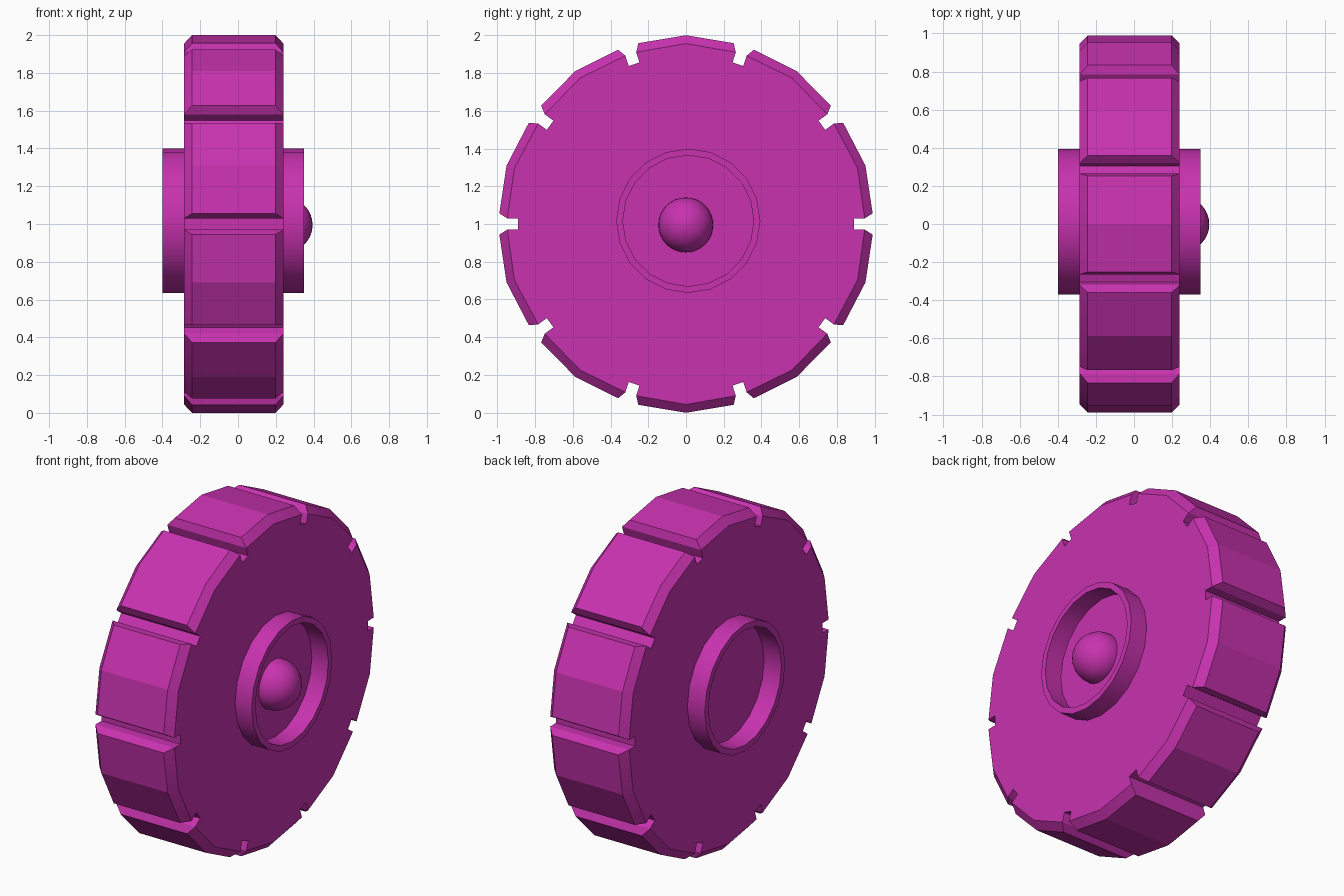
import bpy, bmesh, math
from mathutils import Matrix, Vector

if "Cube" in bpy.data.objects:
    bpy.data.objects.remove(bpy.data.objects["Cube"])

mat = bpy.data.materials.new("magenta")
mat.diffuse_color = (0.58, 0.032, 0.43, 1)
mat.use_nodes = True
mat.node_tree.nodes["Principled BSDF"].inputs["Base Color"].default_value = mat.diffuse_color


def finish(bm, name, angle=30):
    bmesh.ops.recalc_face_normals(bm, faces=bm.faces)
    me = bpy.data.meshes.new(name)
    bm.to_mesh(me)
    bm.free()
    me.materials.append(mat)
    ob = bpy.data.objects.new(name, me)
    bpy.context.collection.objects.link(ob)
    bpy.ops.object.select_all(action='DESELECT')
    ob.select_set(True)
    bpy.context.view_layer.objects.active = ob
    bpy.ops.object.shade_smooth_by_angle(angle=math.radians(angle))
    return ob


# Tyre: ten tread blocks with bevelled tops, separated by narrow grooves
N, STEP = 10, math.radians(36)
XL, XR, BEV = -0.285, 0.24, 0.042
bm = bmesh.new()


def vert(x, k, across, out):
    a = math.radians(18) + STEP * k
    return bm.verts.new((x, across * math.cos(a) + out * math.sin(a),
                         1 + out * math.cos(a) - across * math.sin(a)))


sides = []
for x, xi in ((XL, XL + BEV), (XR, XR - BEV)):
    base, top = [], []
    for k in range(N):
        # groove floor, block foot, block crown, next block foot
        base.append([vert(x, k, -0.03, 0.89), vert(x, k, 0.03, 0.89),
                     vert(x, k, 0.03, 0.947), vert(x, k + 0.5, 0, 0.956),
                     vert(x, k + 1, -0.03, 0.947)])
        top.append([vert(xi, k, 0.056, 0.989), vert(xi, k + 0.5, 0, 1.0),
                    vert(xi, k + 1, -0.056, 0.989)])
    bm.faces.new([v for seg in base for v in seg])
    sides.append((base, top))
(bl, tl), (br, tr) = sides
for k in range(N):
    a, b, c, d = bl[k], br[k], tl[k], tr[k]
    n, m = bl[(k + 1) % N], br[(k + 1) % N]
    for i in (0, 1):
        bm.faces.new((a[i], a[i + 1], b[i + 1], b[i]))          # groove
        bm.faces.new((c[i], c[i + 1], d[i + 1], d[i]))          # tread top
        bm.faces.new((a[i + 2], a[i + 3], c[i + 1], c[i]))      # side bevels
        bm.faces.new((b[i + 2], b[i + 3], d[i + 1], d[i]))
    bm.faces.new((a[4], n[0], m[0], b[4]))                      # groove wall
    bm.faces.new((a[2], b[2], d[0], c[0]))                      # end bevels
    bm.faces.new((a[4], b[4], d[2], c[2]))
finish(bm, "tyre", 12 + 5)

# Hub ring: open tube standing proud on both sides
bm = bmesh.new()
S = 20
loops = []
for x, r in ((-0.4, 0.382), (0.35, 0.382), (0.35, 0.347), (-0.4, 0.347)):
    loops.append([bm.verts.new((x, 0.012 + r * math.sin(2 * math.pi * i / S),
                                1.017 + r * math.cos(2 * math.pi * i / S)))
                  for i in range(S)])
for j in range(4):
    p, q = loops[j], loops[(j + 1) % 4]
    for i in range(S):
        h = (i + 1) % S
        bm.faces.new((p[i], p[h], q[h], q[i]))
finish(bm, "hub_ring")

# Axle cap: round knob on the outer side
bm = bmesh.new()
bmesh.ops.create_uvsphere(bm, u_segments=32, v_segments=16, radius=0.145,
                          matrix=Matrix.Translation(Vector((0.25, -0.001, 0.995))))
finish(bm, "axle_cap")
